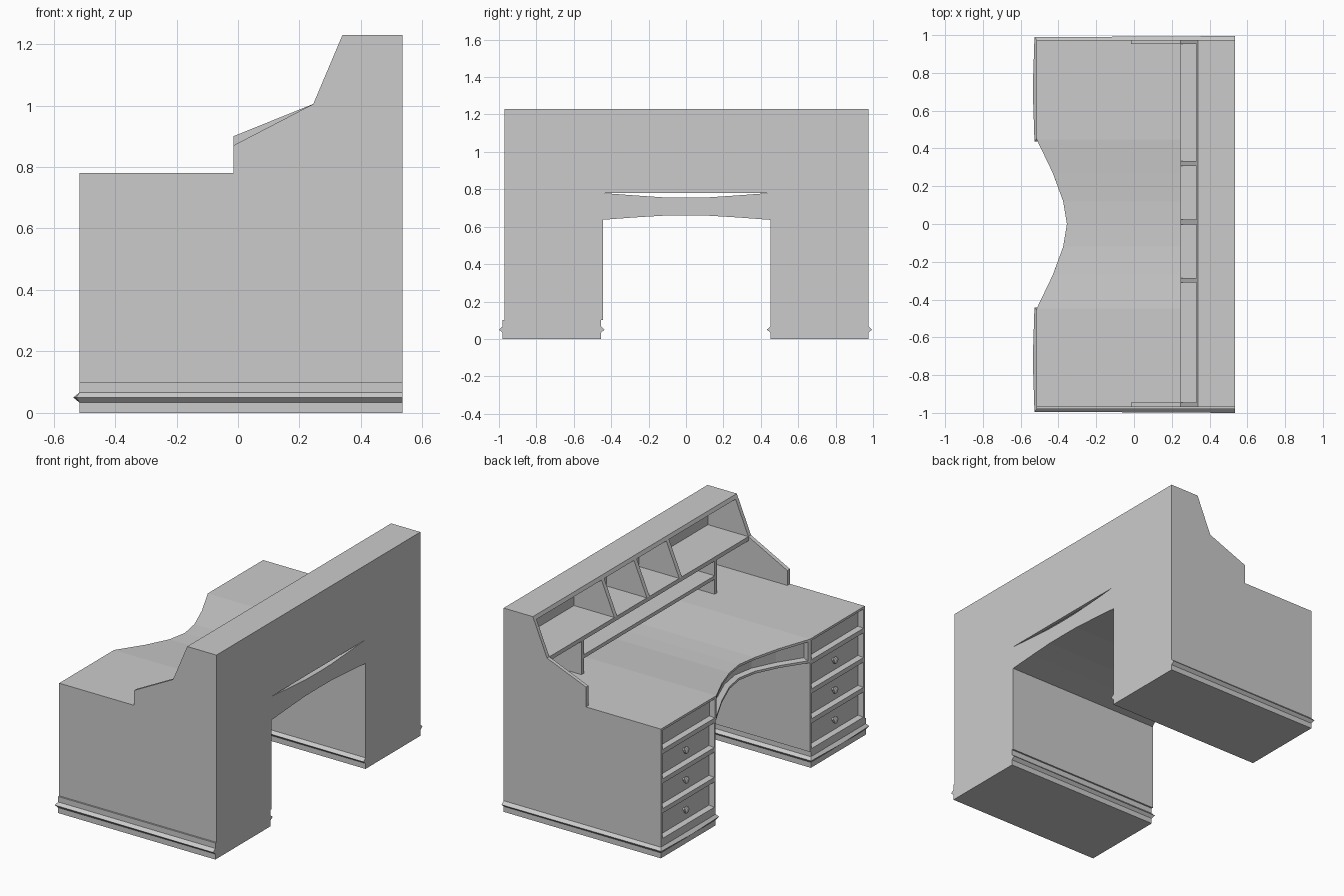
import bpy, bmesh, math
from mathutils import Matrix

if "Cube" in bpy.data.objects:
    bpy.data.objects.remove(bpy.data.objects["Cube"])

FRONT, BACK = -0.515, 0.535


def finish(name, bm):
    bmesh.ops.recalc_face_normals(bm, faces=bm.faces)
    me = bpy.data.meshes.new(name)
    bm.to_mesh(me)
    bm.free()
    ob = bpy.data.objects.new(name, me)
    bpy.context.collection.objects.link(ob)
    return ob


def loft(rings):
    """Closed rings of points joined into a capped solid."""
    bm = bmesh.new()
    vs = [[bm.verts.new(p) for p in r] for r in rings]
    n = len(rings[0])
    for a, b in zip(vs, vs[1:]):
        for i in range(n):
            j = (i + 1) % n
            bm.faces.new((a[i], a[j], b[j], b[i]))
    bm.faces.new(vs[0])
    bm.faces.new(vs[-1])
    bmesh.ops.recalc_face_normals(bm, faces=bm.faces)
    bm.normal_update()
    return bm


def prism(name, profile, y0, y1):
    """x-z profile extruded along y."""
    return finish(name, loft([[(x, y, z) for x, z in profile] for y in (y0, y1)]))


def box(name, x0, x1, y0, y1, z0, z1):
    return prism(name, [(x0, z0), (x1, z0), (x1, z1), (x0, z1)], y0, y1)


def recess(bm, faces, region=False):
    """Flat frame, then a bevelled step down to a sunken panel."""
    for t, d in ((0.014, 0.0), (0.008, -0.03)):
        if region:
            bmesh.ops.inset_region(bm, faces=faces, thickness=t, depth=d, use_even_offset=True)
        else:
            bmesh.ops.inset_individual(bm, faces=faces, thickness=t, depth=d, use_even_offset=True)
        bm.normal_update()


# Desk top: bowed in at the knee, dipped above and arched below
half = [(0.12, -0.375, 0.757, 0.659), (0.27, -0.43, 0.767, 0.65), (0.447, FRONT, 0.78, 0.637)]
stations = [(-0.97, FRONT, 0.78, 0.637)]
stations += [(-y, x, t, b) for y, x, t, b in reversed(half)]
stations += [(0, -0.355, 0.755, 0.66)] + half + [(0.975, FRONT, 0.78, 0.637)]
bm = loft([[(x, y, b), (BACK, y, b), (BACK, y, t), (x, y, t)] for y, x, t, b in stations])
fronts = [f for f in bm.faces if f.normal.x < -0.5]
recess(bm, [f for f in fronts if abs(f.calc_center_median().y) > 0.5])
recess(bm, [f for f in fronts if f.is_valid and abs(f.calc_center_median().y) < 0.45], True)
finish("desk_top", bm)

# Pedestals: carcass with drawers, plinth, moulding, knobs
LEVELS = (0.1, 0.28, 0.46, 0.637)
for side, y0, y1, shift in (("right", -0.97, -0.445, -0.01), ("left", 0.452, 0.975, 0.0)):
    bm = loft([[(FRONT, y0, z), (BACK, y0, z), (BACK, y1, z), (FRONT, y1, z)] for z in LEVELS])
    recess(bm, [f for f in bm.faces if f.normal.x < -0.5])
    finish(side + "_pedestal", bm)

    p0, p1 = y0 + shift, y1 + shift
    box(side + "_plinth", FRONT, BACK, p0, p1, 0, 0.1)

    # Pointed moulding around outer side, front and inner side
    mid = (p0 + p1) / 2
    base = [(BACK, p0), (FRONT, p0), (FRONT, mid), (FRONT, p1), (BACK, p1)]
    tip = [(BACK, p0 - 0.02), (-0.527, p0 - 0.014), (-0.536, mid), (-0.527, p1 + 0.014), (BACK, p1 + 0.02)]
    finish(side + "_moulding",
           loft([[(*b, 0.033), (*t, 0.05), (*b, 0.067)] for b, t in zip(base, tip)]))

    for i, z in enumerate((0.19, 0.37, 0.55)):
        bm = bmesh.new()
        turn = Matrix.Rotation(-math.pi / 2, 4, 'Y')
        at = Matrix.Translation((-0.488, (y0 + y1) / 2, z))
        bmesh.ops.create_cone(bm, cap_ends=True, segments=12, radius1=0.01, radius2=0.01,
                              depth=0.02, matrix=at @ turn)
        at = Matrix.Translation((-0.503, (y0 + y1) / 2, z))
        bmesh.ops.create_uvsphere(bm, u_segments=12, v_segments=6, radius=0.022,
                                  matrix=at @ turn @ Matrix.Diagonal((1, 1, 0.5, 1)))
        finish(f"{side}_knob_{i + 1}", bm)

# Hutch side panels
for side, y0, y1, lip in (("right", -0.97, -0.945, 0.87), ("left", 0.953, 0.975, 0.90)):
    prism(side + "_hutch_side", [(-0.015, 0.78), (BACK, 0.78), (BACK, 1.23), (0.34, 1.23),
                                 (0.245, 1.005), (-0.015, lip)], y0, y1)

# Hutch back, top and shelves
IN0, IN1, WALL = -0.945, 0.953, 0.515
box("hutch_back", WALL, BACK, IN0, IN1, 0.78, 1.23)
prism("hutch_top", [(0.331, 1.208), (WALL, 1.208), (WALL, 1.23), (0.34, 1.23)], IN0, IN1)
box("main_shelf", 0.245, WALL, IN0, IN1, 0.98, 1.005)
box("low_shelf", 0.245, WALL, -0.625, 0.625, 0.87, 0.892)
for i, y in enumerate((-0.635, 0.635)):
    box(f"shelf_support_{i + 1}", 0.245, WALL, y - 0.012, y + 0.012, 0.78, 0.98)

# Pigeonhole dividers with sloped fronts
for i, y in enumerate((-0.298, 0.01, 0.32)):
    prism(f"divider_{i + 1}", [(0.245, 1.005), (WALL, 1.005), (WALL, 1.208), (0.331, 1.208)],
          y - 0.013, y + 0.013)
